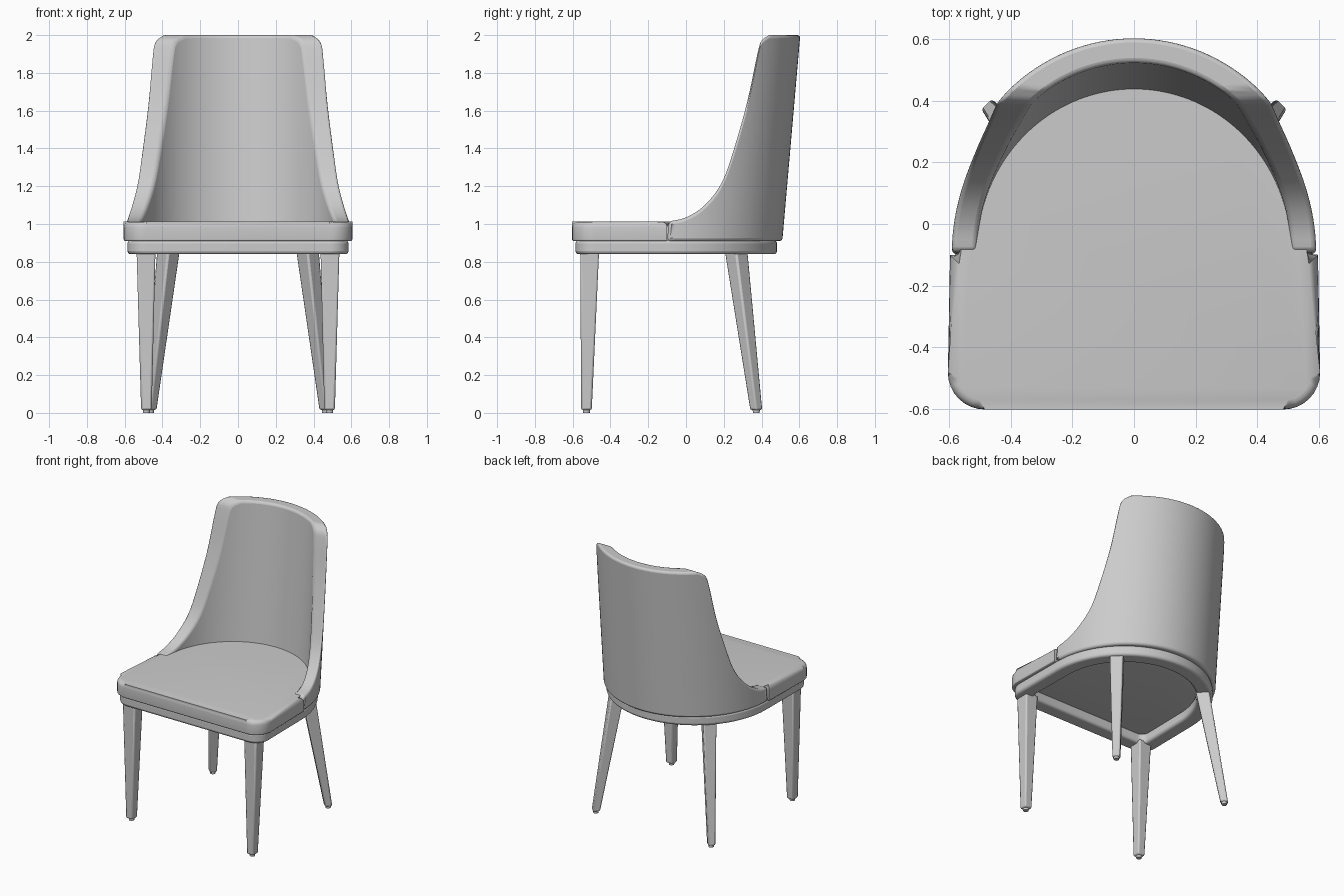
import bpy, bmesh
from math import sin, cos, asin, pi, radians
from mathutils import Vector, Matrix

cube = bpy.data.objects.get("Cube")
if cube:
    bpy.data.objects.remove(cube, do_unlink=True)

grey = bpy.data.materials.new("light_grey")
grey.use_nodes = True
grey.diffuse_color = (0.6, 0.6, 0.6, 1)
grey.node_tree.nodes["Principled BSDF"].inputs["Base Color"].default_value = (0.6, 0.6, 0.6, 1)

ARC_Y = -0.1          # where the straight sides turn into the rounded back
SEAT_Z, LEAN = 0.91, 0.087


def finish(name, bm, bevel=0.0, segments=3, angle=35):
    bmesh.ops.recalc_face_normals(bm, faces=bm.faces)
    mesh = bpy.data.meshes.new(name)
    bm.to_mesh(mesh)
    bm.free()
    obj = bpy.data.objects.new(name, mesh)
    bpy.context.collection.objects.link(obj)
    mesh.materials.append(grey)
    if bevel:
        mod = obj.modifiers.new("rounded_edges", "BEVEL")
        mod.width, mod.segments = bevel, segments
        mod.limit_method, mod.angle_limit = "ANGLE", radians(angle)
    bpy.ops.object.select_all(action="DESELECT")
    obj.select_set(True)
    bpy.context.view_layer.objects.active = obj
    bpy.ops.object.shade_smooth_by_angle(angle=radians(40))
    return obj


def outline(front_x, front_y, radius, side_x, arc_a, arc_b, steps=28):
    """Rounded-square front with an elliptical back, counter-clockwise."""
    half = []
    for i in range(9):
        t = -pi / 2 + i * pi / 16
        half.append((front_x - radius + radius * cos(t), front_y + radius + radius * sin(t)))
    if side_x != arc_a:
        half.append((side_x, ARC_Y))
    for i in range(steps):
        t = i / steps * pi / 2
        half.append((arc_a * cos(t), ARC_Y + arc_b * sin(t)))
    return half + [(0, ARC_Y + arc_b)] + [(-x, y) for x, y in reversed(half)]


def slab(bm, loop, z0, z1, round_top, round_bottom):
    low = [bm.verts.new((x, y, z0)) for x, y in loop]
    high = [bm.verts.new((x, y, z1)) for x, y in loop]
    bottom, top = bm.faces.new(low[::-1]), bm.faces.new(high)
    for i in range(len(loop)):
        j = (i + 1) % len(loop)
        bm.faces.new((low[i], low[j], high[j], high[i]))
    for face, size in ((top, round_top), (bottom, round_bottom)):
        bmesh.ops.bevel(bm, geom=list(face.edges), offset=size, segments=4,
                        profile=0.5, affect="EDGES", clamp_overlap=True)


# Seat cushion, narrowing where it slips inside the backrest
bm = bmesh.new()
slab(bm, outline(0.605, -0.603, 0.12, 0.598, 0.53, 0.55), SEAT_Z, 1.012, 0.03, 0.008)
finish("seat_cushion", bm)

# Seat frame: a closed ring under the cushion
bm = bmesh.new()
outer = outline(0.585, -0.585, 0.1, 0.582, 0.582, 0.582)
inner = outline(0.48, -0.48, 0.05, 0.475, 0.475, 0.475)
rings = [[bm.verts.new((x, y, z)) for x, y in loop]
         for loop, z in ((outer, 0.84), (outer, 0.915), (inner, 0.915), (inner, 0.84))]
for k in range(4):
    a, b = rings[k], rings[(k + 1) % 4]
    for i in range(len(a)):
        j = (i + 1) % len(a)
        bm.faces.new((a[i], a[j], b[j], b[i]))
finish("seat_frame", bm, 0.018, 3, 50)


# Backrest: curved leaning shell whose rim follows a swept side profile
def catmull(points, steps):
    pts = [Vector(p) for p in points]
    pts = [2 * pts[0] - pts[1]] + pts + [2 * pts[-1] - pts[-2]]
    out = []
    for a, b, c, d in zip(pts, pts[1:], pts[2:], pts[3:]):
        for s in range(steps):
            t = s / steps
            out.append(0.5 * (2 * b + (c - a) * t + (2 * a - 5 * b + 4 * c - d) * t ** 2
                              + (3 * b - a - 3 * c + d) * t ** 3))
    return out + [pts[-2]]


profile = [(-0.1, 1.012), (0.0, 1.035), (0.1, 1.1), (0.19, 1.22), (0.255, 1.4),
           (0.325, 1.65), (0.378, 1.9), (0.4, 1.97), (0.44, 2.0)]
OUT, IN = (0.592, 0.61), (0.51, 0.53)
stations = []
for y, z in catmull(profile, 4):
    rise = max(0.0, y - LEAN * (z - SEAT_Z) - ARC_Y)
    stations.append((asin(rise / OUT[1]), asin(rise / IN[1]), z))
t_out, t_in, top_z = stations[-1]
for i in range(1, 17):
    f = i / 16
    stations.append((t_out + (pi / 2 - t_out) * f, t_in + (pi / 2 - t_in) * f, top_z))
stations = [(a, b, z, 1) for a, b, z in stations]
stations += [(a, b, z, -1) for a, b, z, _ in stations[-2::-1]]


def shell_point(size, t, z, side):
    return (side * size[0] * cos(t), ARC_Y + size[1] * sin(t) + LEAN * (z - SEAT_Z), z)


bm = bmesh.new()
sections = []
for to, ti, z, side in stations:
    sections.append([bm.verts.new(shell_point(*p, side)) for p in
                     ((OUT, to, SEAT_Z), (OUT, to, z), (IN, ti, z), (IN, ti, SEAT_Z))])
for a, b in zip(sections, sections[1:]):
    for k in range(4):
        n = (k + 1) % 4
        bm.faces.new((a[k], b[k], b[n], a[n]))
bm.faces.new(sections[0])
bm.faces.new(sections[-1][::-1])
finish("backrest", bm, 0.02, 3, 40)


# Tapered legs, each with a small glide under it
def leg(name, top, bottom, top_size, bottom_size, turn):
    bm = bmesh.new()
    spin = Matrix.Rotation(turn, 3, "Z")
    rings = []
    for centre, size in ((bottom, bottom_size), (top, top_size)):
        rings.append([bm.verts.new(Vector(centre) + spin @ Vector((sx * size / 2, sy * size / 2, 0)))
                      for sx, sy in ((-1, -1), (1, -1), (1, 1), (-1, 1))])
    for i in range(4):
        j = (i + 1) % 4
        bm.faces.new((rings[0][i], rings[0][j], rings[1][j], rings[1][i]))
    bm.faces.new(rings[0][::-1])
    bm.faces.new(rings[1])
    finish(name, bm, 0.01, 2)
    bm = bmesh.new()
    bmesh.ops.create_cone(bm, cap_ends=True, segments=16, radius1=0.018, radius2=0.02, depth=0.03,
                          matrix=Matrix.Translation((bottom[0], bottom[1], 0.015)))
    finish(name + "_glide", bm)


for side, word in ((1, "left"), (-1, "right")):
    leg("front_leg_" + word, (side * 0.487, -0.51, 0.86), (side * 0.485, -0.527, 0.015),
        0.1, 0.056, 0)
    leg("back_leg_" + word, (side * 0.368, 0.265, 0.86), (side * 0.463, 0.372, 0.015),
        0.09, 0.05, side * pi / 4)
